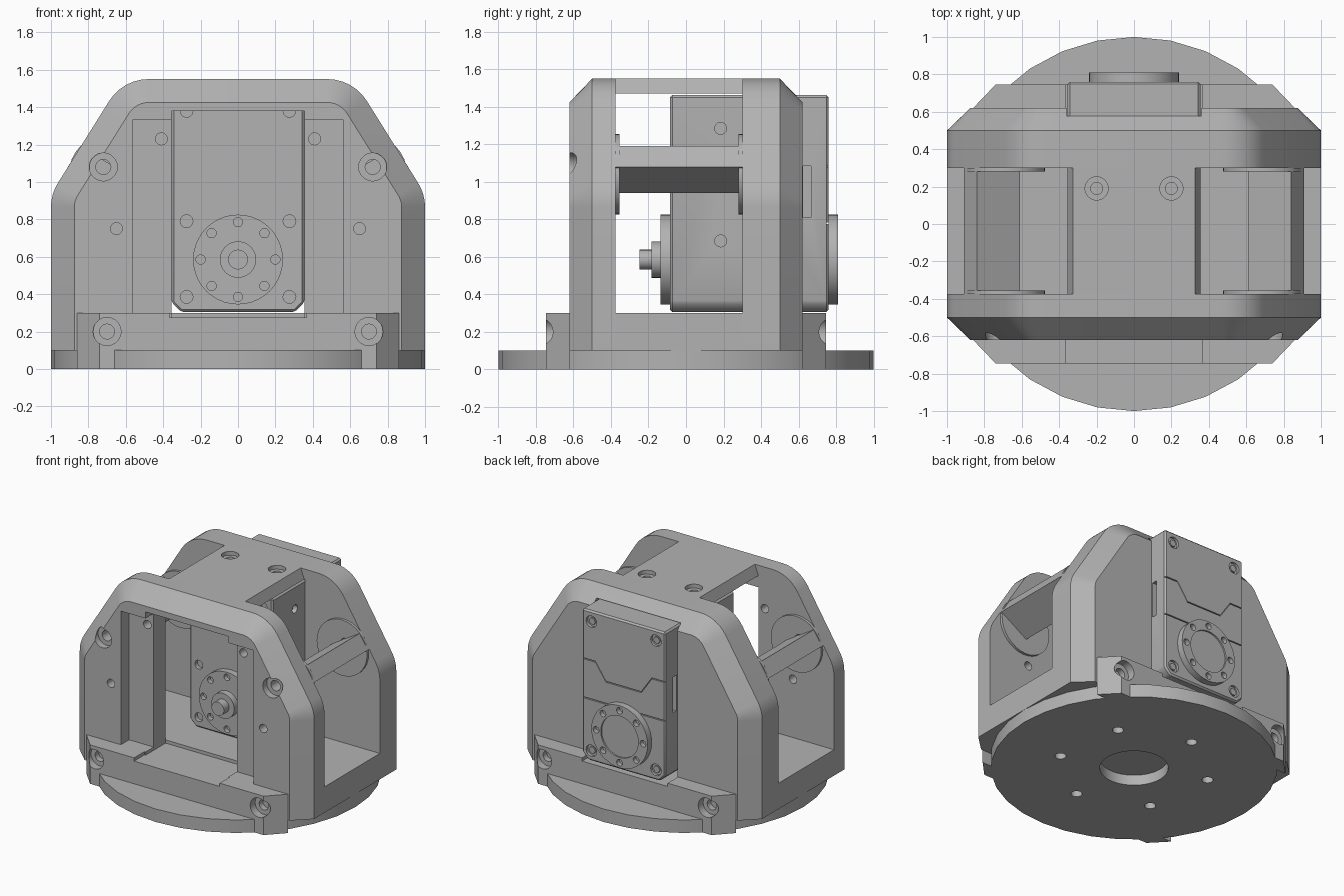
import bpy, bmesh
from math import cos, sin, tan, pi, radians, hypot
from mathutils import Vector, Matrix

if "Cube" in bpy.data.objects:
    bpy.data.objects.remove(bpy.data.objects["Cube"])

grey = bpy.data.materials.new("plain grey")
grey.use_nodes = True
TONE = (0.45, 0.45, 0.45, 1)
grey.diffuse_color = TONE
grey.node_tree.nodes["Principled BSDF"].inputs["Base Color"].default_value = TONE
parts = []


def finish(name, bm, keep=True):
    bmesh.ops.recalc_face_normals(bm, faces=bm.faces)
    me = bpy.data.meshes.new(name)
    bm.to_mesh(me)
    bm.free()
    me.materials.append(grey)
    ob = bpy.data.objects.new(name, me)
    bpy.context.collection.objects.link(ob)
    if keep:
        parts.append(ob)
    else:
        ob.hide_render = True
    return ob


def loft(name, rings, keep=True):
    bm = bmesh.new()
    loops = [[bm.verts.new(p) for p in ring] for ring in rings]
    n = len(loops[0])
    for a, b in zip(loops, loops[1:]):
        for i in range(n):
            bm.faces.new((a[i], a[(i + 1) % n], b[(i + 1) % n], b[i]))
    bm.faces.new(loops[0])
    bm.faces.new(loops[-1][::-1])
    return finish(name, bm, keep)


def prism_y(name, pts, y0, y1, keep=True):
    return loft(name, [[(x, y, z) for x, z in pts] for y in (y0, y1)], keep)


def prism_z(name, pts, z0, z1, keep=True):
    return loft(name, [[(x, y, z) for x, y in pts] for z in (z0, z1)], keep)


def box(name, x0, x1, y0, y1, z0, z1, keep=True):
    return prism_y(name, [(x0, z0), (x1, z0), (x1, z1), (x0, z1)], y0, y1, keep)


def circle(u, v, r, n=24):
    return [(u + r * cos(2 * pi * i / n), v + r * sin(2 * pi * i / n)) for i in range(n)]


def rod_y(name, x, z, r, y0, y1, keep=True, n=24):
    return prism_y(name, circle(x, z, r, n), y0, y1, keep)


def rod_z(name, x, y, r, z0, z1, keep=True, n=24):
    return prism_z(name, circle(x, y, r, n), z0, z1, keep)


def cut(target, *cutters):
    for c in cutters:
        mod = target.modifiers.new("cut", "BOOLEAN")
        mod.operation, mod.solver, mod.object = "DIFFERENCE", "EXACT", c
        bpy.context.view_layer.objects.active = target
        bpy.ops.object.modifier_apply(modifier=mod.name)
        bpy.data.objects.remove(c)


def bore_y(target, x, z, r, y0, y1, n=20):
    cut(target, rod_y("cutter", x, z, r, y0, y1, False, n))


# Housing outline, inset by d, with rounded corners
NX, NZ, REACH, TOP = 0.848, 0.53, 1.3436, 1.55


def outline(d):
    side, roof, r = 1 - d, TOP - d, 0.25 - d
    low = Vector((side, (REACH - d - NX * side) / NZ))
    high = Vector(((REACH - d - NZ * roof) / NX, roof))
    slope = (high - low).normalized()
    half = [(side, 0.1)]
    for corner, d_in, d_out in ((low, Vector((0, 1)), slope), (high, slope, Vector((-1, 0)))):
        turn = d_in.angle(d_out)
        start = corner - d_in * r * tan(turn / 2)
        centre = start + Vector((-d_in.y, d_in.x)) * r
        for i in range(7):
            p = centre + Matrix.Rotation(turn * i / 6, 2) @ (start - centre)
            half.append((p.x, p.y))
    return half + [(-x, z) for x, z in reversed(half)]


def frame(name, ys, ds):
    return loft(name, [[(x, y, z) for x, z in outline(d)] for y, d in zip(ys, ds)])


SIDES = (-1, 1)
CORE_F, CORE_B = -0.375, 0.3
front = frame("front_frame", (-0.62, -0.5, CORE_F), (0.125, 0, 0))
back = frame("back_frame", (CORE_B, 0.5, 0.62), (0, 0, 0.125))

# Front window with stepped recess, and screw holes
cut(front, box("cutter", -0.565, 0.565, -0.8, -0.52, 0.3, 1.33, False),
    box("cutter", -0.355, 0.355, -0.8, -0.2, 0.275, 1.38, False))
for s in SIDES:
    bore_y(front, s * 0.72, 1.08, 0.075, -0.8, -0.57)
    bore_y(front, s * 0.72, 1.08, 0.04, -0.8, -0.2)
    bore_y(front, s * 0.41, 1.23, 0.032, -0.8, -0.2)
    bore_y(front, s * 0.65, 0.75, 0.032, -0.8, -0.2)
cut(back, box("cutter", -0.36, 0.36, 0.2, 0.8, 0.275, 1.47, False))

# Screw bosses on the inner wall faces
for s in SIDES:
    for label, y0, y1 in (("front", CORE_F, -0.355), ("back", 0.28, CORE_B)):
        boss = rod_y(label + "_boss", s * 0.69, 1.04, 0.215, y0, y1, n=32)
        bore_y(boss, s * 0.72, 1.08, 0.04, y0 - 0.1, y1 + 0.1)
    bore_y(back, s * 0.72, 1.08, 0.04, 0.2, 0.45)

# Top bridge and the sloping side bars
bridge = prism_y("top_bridge", [(-0.355, 1.47), (0.355, 1.47), (0.325, TOP), (-0.325, TOP)],
                 CORE_F, CORE_B)
for s in SIDES:
    cut(bridge, rod_z("cutter", s * 0.2, 0.19, 0.062, 1.52, 1.7, False),
        rod_z("cutter", s * 0.2, 0.19, 0.032, 1.3, 1.7, False))
    prism_y("side_bar", [(s * 0.91, 1.08), (s * 0.84, 1.19), (s * 0.61, 1.05), (s * 0.685, 0.94)],
            CORE_F, CORE_B)

# Base: floor, round foot and mounting flanges
floor = box("floor", -1, 1, CORE_F, CORE_B, 0.1, 0.3)
foot = rod_z("round_foot", 0, 0, 1, 0, 0.1, n=32)
cut(foot, rod_z("cutter", 0, 0, 0.24, -0.1, 0.08, False, 32))
for i in range(6):
    a = radians(38 + 60 * i)
    cut(foot, rod_z("cutter", 0.54 * cos(a), 0.54 * sin(a), 0.04, -0.1, 0.07, False, 16))
for label, s in (("front_flange", -1), ("back_flange", 1)):
    flange = prism_z(label, [(-0.86, s * 0.62), (-0.74, s * 0.745), (0.74, s * 0.745), (0.86, s * 0.62)],
                     0, 0.3)
    cut(flange, box("cutter", -0.365, 0.365, min(s * 0.5, s), max(s * 0.5, s), 0.275, 0.5, False))
    for t in SIDES:
        y_out = s * 0.9
        bore_y(flange, t * 0.7, 0.2, 0.075, *sorted((y_out, s * 0.685)))
        bore_y(flange, t * 0.7, 0.2, 0.04, *sorted((y_out, s * 0.64)))

# Actuator body with clipped lower corners and softened edges
W, LOW, HIGH, FACE, REAR = 0.355, 0.305, 1.462, -0.085, 0.76
half = [(W - 0.05, LOW), (W, LOW + 0.05), (W, HIGH)]
motor = prism_y("actuator_body", half + [(-x, z) for x, z in reversed(half)], FACE, REAR)
mod = motor.modifiers.new("soft", "BEVEL")
mod.width, mod.segments = 0.012, 1
bpy.context.view_layer.objects.active = motor
bpy.ops.object.modifier_apply(modifier="soft")
for s in SIDES:
    for z in (0.385, 0.79, 1.38):
        bore_y(motor, s * 0.275, z, 0.034, -0.3, FACE + 0.03, 16)
    for z in (0.385, 1.38):
        bore_y(motor, s * 0.275, z, 0.045, REAR - 0.02, 1, 16)
        rod_y("actuator_screw", s * 0.275, z, 0.028, REAR - 0.03, REAR - 0.008, n=6)
    # side screw holes and cable socket
    for z in (0.685, 1.285):
        hole = [[(s * x, y, zz) for y, zz in circle(0.185, z, 0.032, 16)] for x in (0.32, 0.5)]
        cut(motor, loft("cutter", hole, False))
    x0, x1 = sorted((s * 0.3, s * 0.5))
    cut(motor, box("cutter", x0, x1, 0.625, 0.665, 0.81, 1.085, False))

# Panel seams on the rear of the actuator
seam = [(-0.4, 1.08), (-0.24, 1.08), (-0.15, 0.95), (0.15, 0.95), (0.24, 1.08), (0.4, 1.08)]
G = 0.004
strip = [(x, z + G) for x, z in seam] + [(x, z - G) for x, z in reversed(seam)]
cut(motor, prism_y("cutter", strip, REAR - 0.012, 1, False),
    box("cutter", -0.4, 0.4, REAR - 0.012, 1, 0.78 - G, 0.78 + G, False))

# Output horns, hub and shaft
AXIS = 0.585
for label, y0, y1, lip in (("front_horn", -0.135, FACE, -1), ("back_horn", REAR, 0.81, 1)):
    horn = rod_y(label, 0, AXIS, 0.24, y0, y1, n=40)
    face = y1 if lip > 0 else y0
    for i in range(8):
        a = pi * i / 4
        bore_y(horn, 0.2 * cos(a), AXIS + 0.2 * sin(a), 0.025,
               *sorted((face + lip * 0.1, face - lip * 0.035)), 14)
    if lip > 0:
        bore_y(horn, 0, AXIS, 0.16, face - 0.012, face + 0.1, 40)
rod_y("horn_hub", 0, AXIS, 0.097, -0.185, -0.135, n=32)
rod_y("output_shaft", 0, AXIS, 0.053, -0.247, -0.185)

# Smooth curved walls, keep sharp edges
bpy.ops.object.select_all(action="DESELECT")
for ob in parts:
    ob.select_set(True)
bpy.context.view_layer.objects.active = parts[0]
bpy.ops.object.shade_smooth_by_angle(angle=radians(25))
